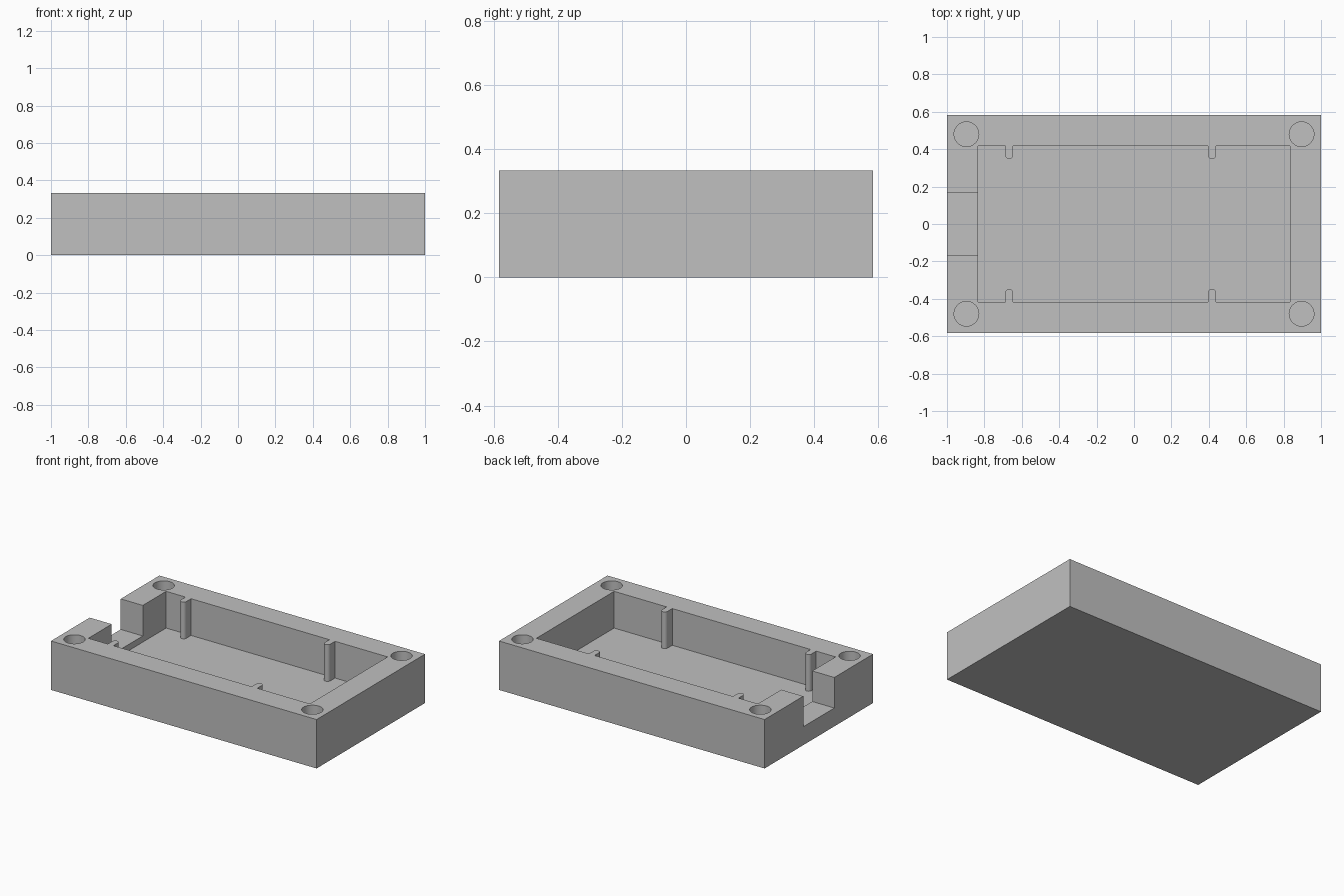
import bpy, bmesh
from math import cos, sin, pi, radians

default = bpy.data.objects.get("Cube")
if default:
    bpy.data.objects.remove(default, do_unlink=True)

# Overall sizes
HALF_X, HALF_Y, HEIGHT = 1.0, 0.583, 0.333
CAV_X, CAV_Y, FLOOR = 0.834, 0.418, 0.083
NOTCH_Y, NOTCH_Z = 0.167, 0.125
RIB_XS, RIB_R, RIB_TIP = (-0.667, 0.417), 0.021, 0.347
HOLE_X, HOLE_Y, HOLE_R = 0.896, 0.48, 0.066
ABOVE = HEIGHT + 0.1

grey = bpy.data.materials.new("light grey")
grey.use_nodes = True
colour = (0.53, 0.53, 0.53, 1)
grey.diffuse_color = colour
grey.node_tree.nodes["Principled BSDF"].inputs["Base Color"].default_value = colour


def prism(name, outline, z0, z1):
    """Extrude a closed counter-clockwise outline between two heights."""
    bm = bmesh.new()
    face = bm.faces.new([bm.verts.new((x, y, z0)) for x, y in outline])
    grown = bmesh.ops.extrude_face_region(bm, geom=[face])
    top = [v for v in grown["geom"] if isinstance(v, bmesh.types.BMVert)]
    bmesh.ops.translate(bm, verts=top, vec=(0, 0, z1 - z0))
    bmesh.ops.recalc_face_normals(bm, faces=bm.faces)
    mesh = bpy.data.meshes.new(name)
    bm.to_mesh(mesh)
    bm.free()
    mesh.materials.append(grey)
    obj = bpy.data.objects.new(name, mesh)
    bpy.context.collection.objects.link(obj)
    return obj


def rectangle(x0, x1, y0, y1):
    return [(x0, y0), (x1, y0), (x1, y1), (x0, y1)]


def circle(cx, cy, r, n=48):
    return [(cx + r * cos(2 * pi * i / n), cy + r * sin(2 * pi * i / n)) for i in range(n)]


def cavity_outline():
    """Rectangle with round-nosed ribs reaching in from both long sides."""
    side = [(-CAV_X, -CAV_Y)]
    for x in RIB_XS:
        side.append((x - RIB_R, -CAV_Y))
        for i in range(13):
            a = pi - pi * i / 12
            side.append((x + RIB_R * cos(a), -RIB_TIP - RIB_R + RIB_R * sin(a)))
        side.append((x + RIB_R, -CAV_Y))
    side.append((CAV_X, -CAV_Y))
    return side + [(x, -y) for x, y in reversed(side)]


def cut(target, cutter):
    """Subtract the cutter from the target, then discard it."""
    mod = target.modifiers.new("cut", "BOOLEAN")
    mod.operation, mod.solver, mod.object = "DIFFERENCE", "EXACT", cutter
    bpy.ops.object.select_all(action="DESELECT")
    bpy.context.view_layer.objects.active = target
    target.select_set(True)
    bpy.ops.object.modifier_apply(modifier=mod.name)
    bpy.data.objects.remove(cutter, do_unlink=True)


# Solid block of the tray
tray = prism("case_tray", rectangle(-HALF_X, HALF_X, -HALF_Y, HALF_Y), 0, HEIGHT)

# Main cavity, leaving the four ribs
cut(tray, prism("cavity_cutter", cavity_outline(), FLOOR, ABOVE))

# Cable notch through the end wall
cut(tray, prism("notch_cutter", rectangle(-HALF_X - 0.1, -CAV_X + 0.05, -NOTCH_Y, NOTCH_Y),
                NOTCH_Z, ABOVE))

# Blind round holes in the corners
for sx in (-1, 1):
    for sy in (-1, 1):
        cut(tray, prism("hole_cutter", circle(sx * HOLE_X, sy * HOLE_Y, HOLE_R), FLOOR, ABOVE))

# Smooth only the round walls
bpy.ops.object.shade_smooth_by_angle(angle=radians(30))
